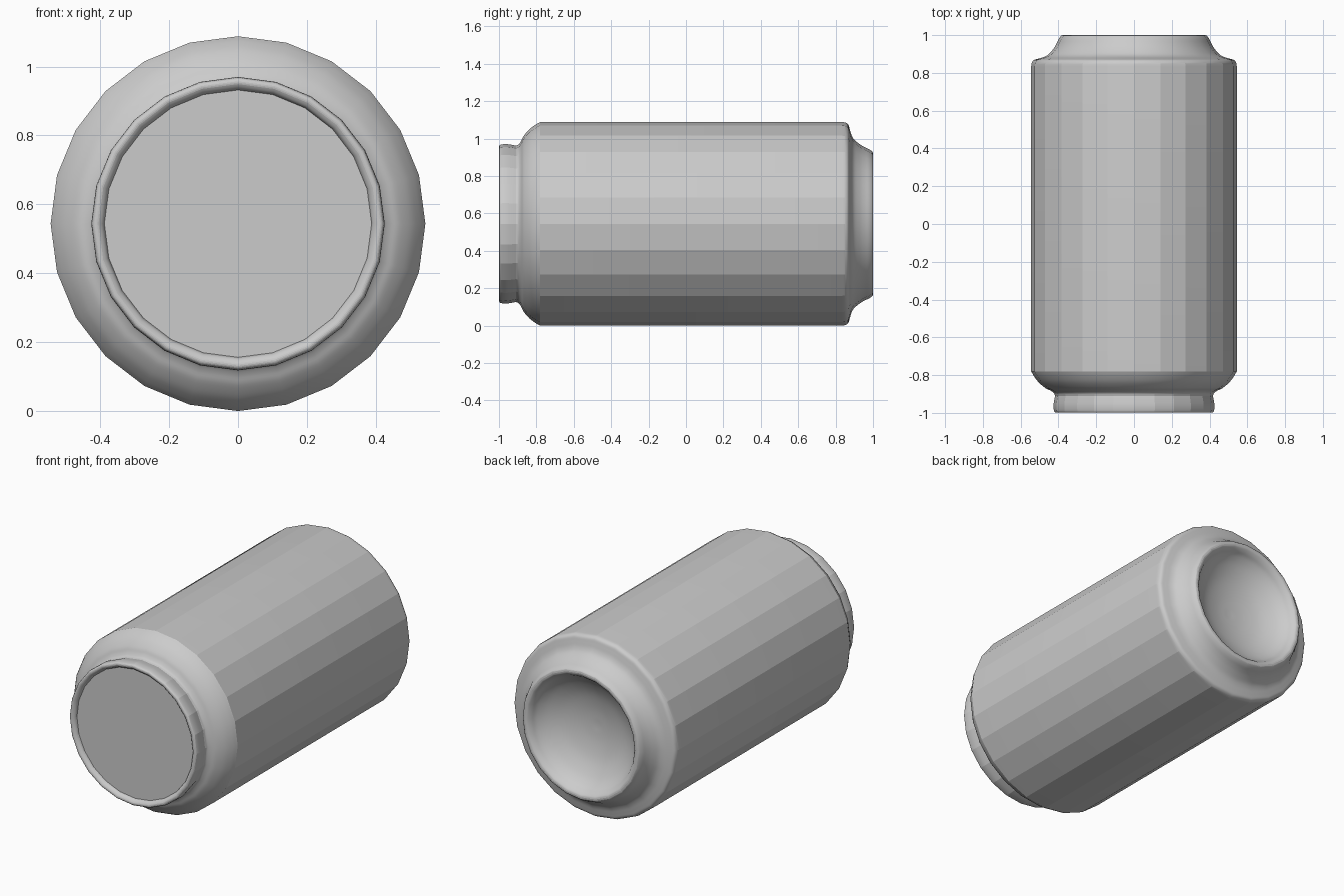
import bpy, bmesh, math
from mathutils import Vector

if "Cube" in bpy.data.objects:
    bpy.data.objects.remove(bpy.data.objects["Cube"])

SIDES = 24
R = 0.544  # body radius, also the height of the axis


def curve(pts, steps=5):
    """Smooth (radius, y) points with a Catmull-Rom spline."""
    p = [Vector(q) for q in pts]
    p = [2 * p[0] - p[1]] + p + [2 * p[-1] - p[-2]]
    out = []
    for i in range(1, len(p) - 2):
        a, b, c, d = p[i - 1:i + 3]
        for k in range(steps):
            t = k / steps
            out.append(0.5 * (2 * b + (c - a) * t + (2 * a - 5 * b + 4 * c - d) * t * t
                              + (3 * b - a - 3 * c + d) * t ** 3))
    return [tuple(v) for v in out] + [tuple(pts[-1])]


def lathe(name, profile):
    """Revolve (radius, y) points, listed front to back on the outside, about the y axis."""
    bm = bmesh.new()
    rings = []
    for r, y in profile:
        if r < 1e-4:
            rings.append([bm.verts.new((0, y, R))] * SIDES)
        else:
            rings.append([bm.verts.new((r * math.sin(math.tau * i / SIDES), y,
                                        R + r * math.cos(math.tau * i / SIDES)))
                          for i in range(SIDES)])
    for a, b in zip(rings, rings[1:]):
        for i in range(SIDES):
            j = (i + 1) % SIDES
            bm.faces.new(list(dict.fromkeys((a[i], b[i], b[j], a[j]))))
    me = bpy.data.meshes.new(name)
    bm.to_mesh(me)
    bm.free()
    ob = bpy.data.objects.new(name, me)
    bpy.context.collection.objects.link(ob)
    bpy.ops.object.select_all(action='DESELECT')
    ob.select_set(True)
    bpy.context.view_layer.objects.active = ob
    # Side facets (15 degrees apart) stay crisp, the rounded profile blends
    bpy.ops.object.shade_smooth_by_angle(angle=math.radians(14))
    return ob


# Lid panel and the rolled rim around it
lathe("front_lid", [(0, -0.975), (0.388, -0.975)])
lathe("front_rim", curve([(0.388, -0.975), (0.393, -0.988), (0.405, -0.998), (0.417, -0.998),
                          (0.424, -0.988), (0.426, -0.96), (0.422, -0.93), (0.418, -0.91)], 3))

# Body: front shoulder, straight wall, rounded rear edge and hollow rear taper
shoulder = curve([(0.418, -0.91), (0.424, -0.895), (0.442, -0.882), (0.47, -0.868),
                  (0.505, -0.838), (0.53, -0.805), (R, -0.78)], 4)
rear = curve([(R, 0.835), (0.541, 0.853), (0.53, 0.868), (0.505, 0.876), (0.475, 0.885),
              (0.45, 0.90), (0.425, 0.93), (0.41, 0.955), (0.398, 0.98),
              (0.385, 0.997), (0.372, 1.0)], 4)
lathe("can_body", shoulder + rear)

# Rounded foot turning into the concave base
lathe("rear_base", curve([(0.372, 1.0), (0.36, 0.996), (0.345, 0.98), (0.325, 0.95),
                          (0.28, 0.912), (0.20, 0.872), (0.10, 0.848), (0, 0.84)], 4))
